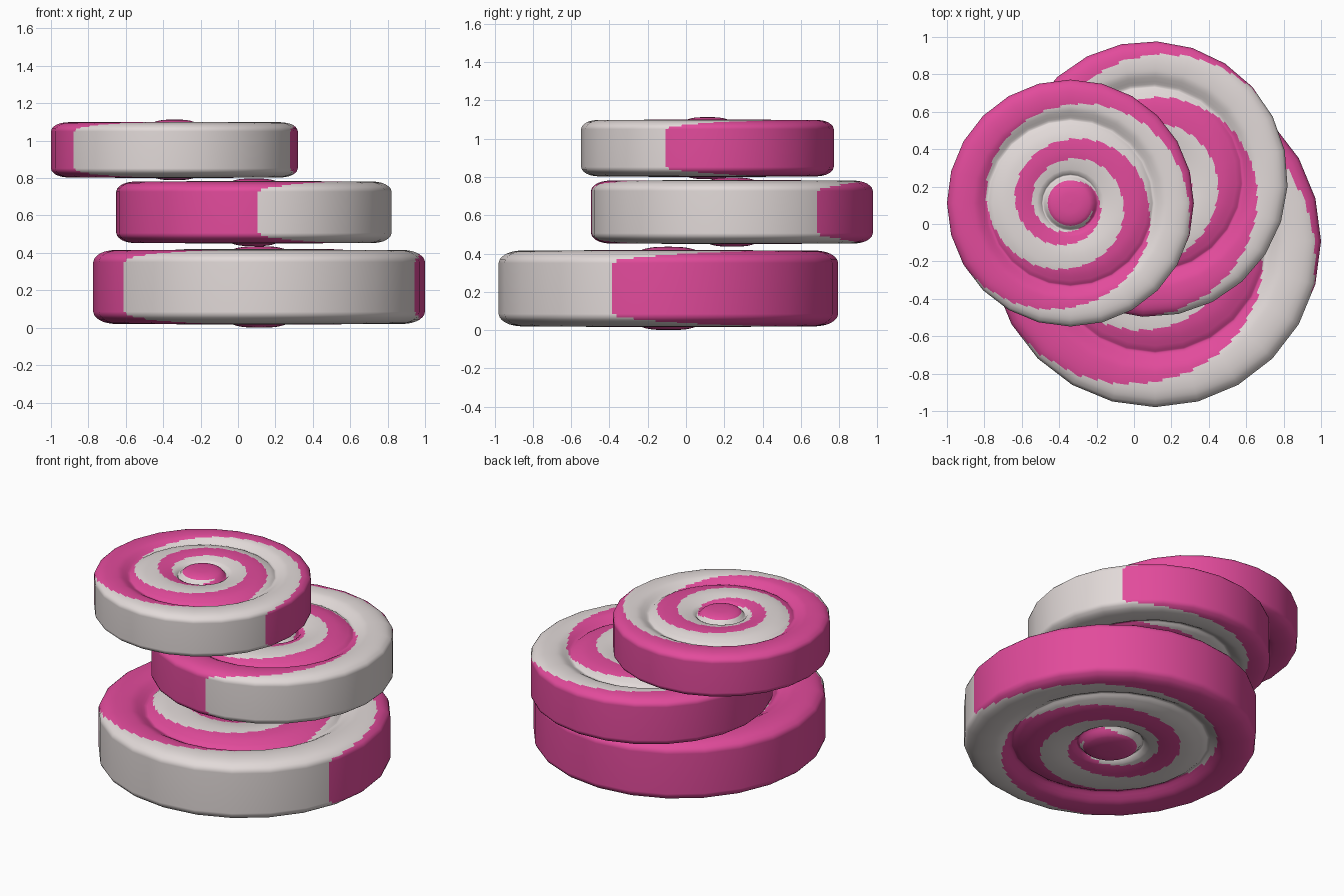
import bpy, math
from mathutils import Vector

if "Cube" in bpy.data.objects:
    bpy.data.objects.remove(bpy.data.objects["Cube"])

SIDES, SUB = 24, 10            # visible facets, colour columns per facet
N = SIDES * SUB


def material(name, rgb):
    m = bpy.data.materials.new(name)
    m.diffuse_color = (*rgb, 1)
    m.use_nodes = True
    m.node_tree.nodes["Principled BSDF"].inputs["Base Color"].default_value = m.diffuse_color
    return m


PINK = material("candy pink", (0.76, 0.07, 0.33))
WHITE = material("warm white", (0.76, 0.70, 0.69))

# Upper half of the disc profile (radius, height), unit radius:
# centre button, groove, inner ring, groove, outer ring, rim
HALF = [(0.003, .246), (.10, .241), (.17, .222), (.205, .19), (.225, .17),
        (.26, .20), (.40, .226), (.54, .22), (.64, .19), (.675, .17),
        (.71, .188), (.77, .217), (.85, .224), (.92, .216), (.965, .198),
        (.993, .172), (1, .15)]

# Colour boundaries: radius against unwound angle
SPIRAL_A = [(-20, 1), (0, .965), (90, .80), (180, .68), (270, .53), (360, .43),
            (450, .36), (540, .31), (630, .23), (720, .18)]
SPIRAL_B = [(215, 1), (270, .85), (360, .635), (450, .52), (540, .45),
            (630, .335), (720, .24), (800, .18)]


def spiral(table, a):
    if a < table[0][0]:
        return 9
    for (a0, r0), (a1, r1) in zip(table, table[1:]):
        if a <= a1:
            return r0 + (r1 - r0) * (a - a0) / (a1 - a0)
    return table[-1][1]


def is_white(r, deg):
    a = (deg + 20) % 360 - 20
    return any(spiral(SPIRAL_A, a + 360 * k) > r > spiral(SPIRAL_B, a + 360 * (k + 1))
               for k in (-1, 0, 1))


def smooth_profile(pts, step=.016):
    """Catmull-Rom resampling of a profile."""
    p = [Vector(q) for q in pts]
    p = [p[0]] + p + [p[-1]]
    out = []
    for i in range(1, len(p) - 2):
        a, b, c, d = p[i - 1:i + 3]
        n = max(1, round((c - b).length / step))
        for j in range(n):
            t = j / n
            q = b + .5 * t * ((c - a) + t * ((2 * a - 5 * b + 4 * c - d)
                                             + t * (3 * (b - c) + d - a)))
            out.append((min(q.x, 1), q.y))
    return out + [pts[-1]]


upper = smooth_profile(HALF)
PROFILE = upper + [(r, -z) for r, z in reversed(upper)]


def swirl_disc(name, centre, radius, turn):
    verts, normals, faces, mats = [], [], [], []
    last = len(PROFILE) - 1
    for i, (r, z) in enumerate(PROFILE):
        r0, z0 = PROFILE[max(i - 1, 0)]
        r1, z1 = PROFILE[min(i + 1, last)]
        nr, nz = z0 - z1, r1 - r0
        for j in range(N):
            a = 2 * math.pi * j / N
            # flatten the circle to a polygon
            off = (j % SUB) / SUB
            h = math.pi / SIDES
            chord = math.cos(h) / math.cos(math.atan((2 * off - 1) * math.tan(h)))
            ang = (j // SUB) * 2 * h + h + math.atan((2 * off - 1) * math.tan(h))
            verts.append((r * chord * math.cos(ang) * radius,
                          r * chord * math.sin(ang) * radius, z * radius))
            normals.append(Vector((nr * math.cos(a), nr * math.sin(a), nz)).normalized())
    for i in range(last):
        rm = (PROFILE[i][0] + PROFILE[i + 1][0]) / 2
        for j in range(N):
            k = (j + 1) % N
            faces.append((i * N + j, (i + 1) * N + j, (i + 1) * N + k, i * N + k))
            mats.append(int(is_white(rm, (j + .5) * 360 / N)))
    faces += [tuple(range(N)), tuple(reversed(range(last * N, last * N + N)))]
    mats += [0, 0]

    me = bpy.data.meshes.new(name)
    me.from_pydata(verts, [], faces)
    me.materials.append(PINK)
    me.materials.append(WHITE)
    me.polygons.foreach_set("material_index", mats)
    me.polygons.foreach_set("use_smooth", [True] * len(faces))
    me.update()
    me.normals_split_custom_set_from_vertices(normals)
    ob = bpy.data.objects.new(name, me)
    ob.location = centre
    ob.rotation_euler.z = math.radians(turn)
    bpy.context.collection.objects.link(ob)


# Stack of three swirl sweets
swirl_disc("bottom_sweet", (.113, -.092, .218), .887, 0)
swirl_disc("middle_sweet", (.085, .24, .617), .737, 57)
swirl_disc("top_sweet", (-.34, .112, .951), .66, 0)
